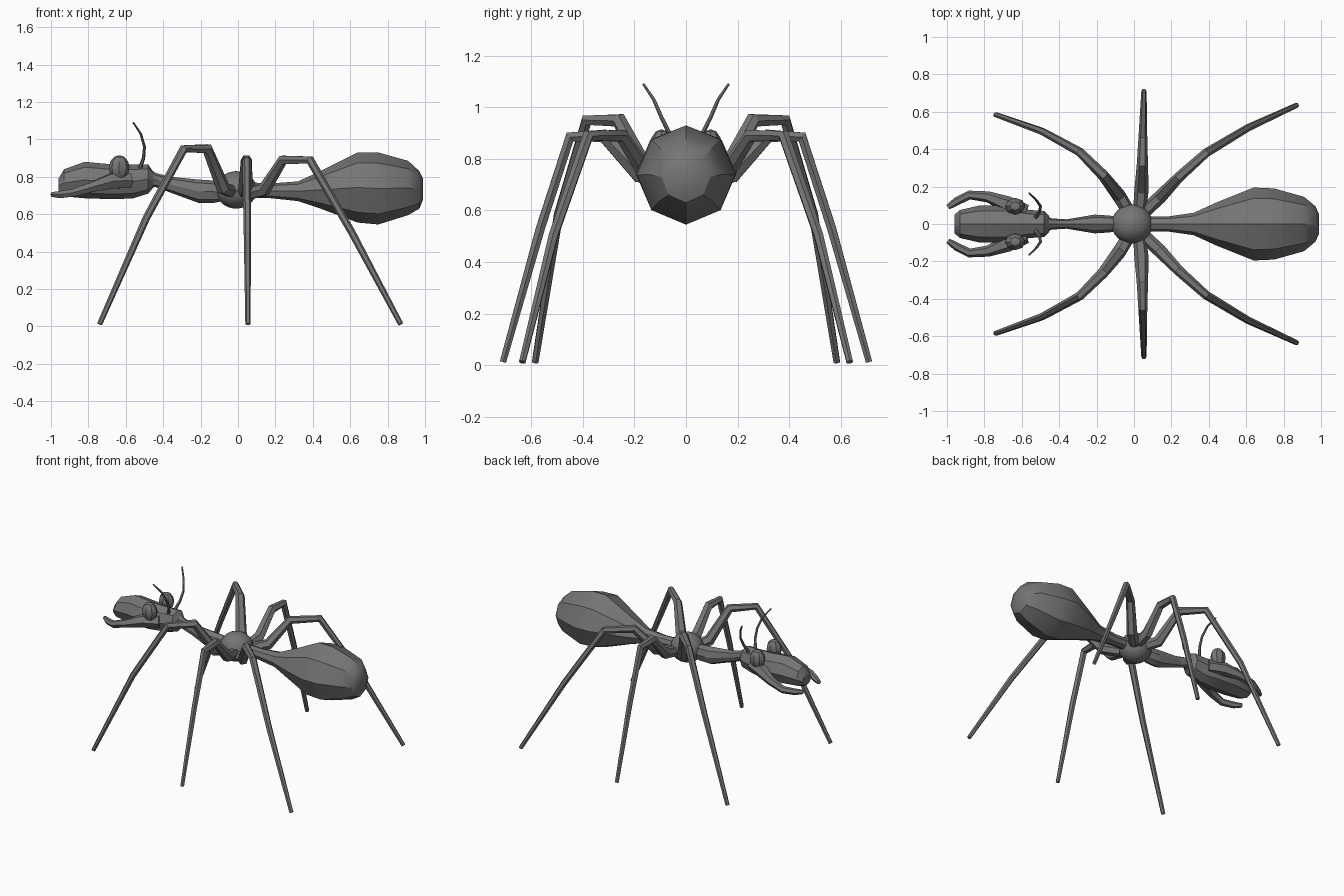
import bpy, bmesh, math
from mathutils import Vector

cube = bpy.data.objects.get("Cube")
if cube:
    bpy.data.objects.remove(cube)

GREY = (0.18, 0.18, 0.18, 1)
mat = bpy.data.materials.new("dark grey")
mat.use_nodes = True
mat.diffuse_color = GREY
mat.node_tree.nodes["Principled BSDF"].inputs["Base Color"].default_value = GREY


def finish(name, bm, angle=30):
    bmesh.ops.recalc_face_normals(bm, faces=bm.faces)
    mesh = bpy.data.meshes.new(name)
    bm.to_mesh(mesh)
    bm.free()
    mesh.materials.append(mat)
    ob = bpy.data.objects.new(name, mesh)
    bpy.context.collection.objects.link(ob)
    bpy.ops.object.select_all(action='DESELECT')
    ob.select_set(True)
    bpy.context.view_layer.objects.active = ob
    bpy.ops.object.shade_smooth_by_angle(angle=math.radians(angle))
    return ob


def skin(name, rings):
    """Bridge equal rings of points and cap both ends."""
    bm = bmesh.new()
    rows = [[bm.verts.new(p) for p in ring] for ring in rings]
    n = len(rows[0])
    for a, b in zip(rows, rows[1:]):
        for i in range(n):
            j = (i + 1) % n
            bm.faces.new((a[i], a[j], b[j], b[i]))
    bm.faces.new(rows[0])
    bm.faces.new(rows[-1])
    return finish(name, bm)


def body(name, sections, sides=8):
    """Loft along x; each section is x, bottom z, top z, half width."""
    rings = []
    for x, lo, hi, w in sections:
        angles = [math.tau * i / sides for i in range(sides)]
        rings.append([Vector((x, w * math.cos(a), (lo + hi) / 2 + (hi - lo) / 2 * math.sin(a)))
                      for a in angles])
    return skin(name, rings)


def limb(name, path, sides=6):
    """Tapered tube; each path point is x, y, z, radius."""
    pts = [Vector(p[:3]) for p in path]
    rings = []
    for i, p in enumerate(pts):
        before = (p - pts[i - 1]).normalized() if i else Vector()
        after = (pts[i + 1] - p).normalized() if i + 1 < len(pts) else Vector()
        t = (before + after).normalized()
        # Sideways axis stays level and square to the limb's overall heading
        run = pts[-1] - pts[0]
        u = Vector((-run.y, run.x, 0)).normalized()
        u = (u - t * u.dot(t)).normalized()
        v = t.cross(u)
        r = path[i][3]
        rings.append([p + r * (u * math.cos(math.tau * k / sides) + v * math.sin(math.tau * k / sides))
                      for k in range(sides)])
    return skin(name, rings)


def ball(name, centre, size, u, v, angle):
    bm = bmesh.new()
    bmesh.ops.create_uvsphere(bm, u_segments=u, v_segments=v, radius=1)
    bmesh.ops.scale(bm, vec=size, verts=bm.verts)
    bmesh.ops.translate(bm, vec=centre, verts=bm.verts)
    return finish(name, bm, angle)


# Body segments, from the tail to the head
body("abdomen", [(0.05, 0.69, 0.77, 0.04), (0.18, 0.685, 0.765, 0.04), (0.32, 0.67, 0.775, 0.06),
                 (0.44, 0.63, 0.83, 0.115), (0.64, 0.555, 0.93, 0.195), (0.75, 0.545, 0.93, 0.19),
                 (0.91, 0.595, 0.885, 0.145), (0.97, 0.63, 0.83, 0.095), (0.99, 0.68, 0.79, 0.05)])
ball("thorax", (-0.01, 0, 0.73), (0.11, 0.105, 0.1), 24, 16, 40)
body("waist", [(-0.08, 0.67, 0.76, 0.035), (-0.13, 0.66, 0.78, 0.045), (-0.21, 0.66, 0.785, 0.05),
               (-0.36, 0.715, 0.8, 0.025), (-0.44, 0.745, 0.82, 0.03), (-0.48, 0.74, 0.85, 0.05)])
body("head", [(-0.455, 0.74, 0.83, 0.045), (-0.48, 0.71, 0.865, 0.07), (-0.56, 0.685, 0.865, 0.075),
              (-0.66, 0.68, 0.865, 0.1), (-0.82, 0.685, 0.88, 0.1), (-0.93, 0.695, 0.84, 0.075),
              (-0.96, 0.71, 0.79, 0.05)])

# Paired parts: x, y, z, radius along each path, mirrored across y
PAIRS = {
    "mandible": [(-0.58, 0.06, 0.78, 0.045), (-0.68, 0.105, 0.775, 0.045), (-0.78, 0.145, 0.745, 0.03),
                 (-0.88, 0.155, 0.715, 0.024), (-0.95, 0.12, 0.705, 0.022), (-0.995, 0.09, 0.705, 0.014)],
    "antenna": [(-0.53, 0.03, 0.83, 0.012), (-0.505, 0.065, 0.9, 0.009), (-0.5, 0.095, 0.96, 0.008),
                (-0.52, 0.125, 1.03, 0.007), (-0.56, 0.165, 1.09, 0.005)],
    "front_leg": [(-0.03, 0.07, 0.72, 0.035), (-0.08, 0.15, 0.74, 0.038), (-0.165, 0.26, 0.95, 0.03),
                  (-0.29, 0.385, 0.95, 0.024), (-0.49, 0.495, 0.58, 0.02), (-0.74, 0.585, 0.012, 0.014)],
    "middle_leg": [(0.03, 0.07, 0.72, 0.035), (0.04, 0.18, 0.74, 0.038), (0.045, 0.32, 0.89, 0.03),
                   (0.047, 0.45, 0.885, 0.024), (0.05, 0.565, 0.53, 0.02), (0.053, 0.71, 0.012, 0.014)],
    "back_leg": [(0.06, 0.07, 0.71, 0.035), (0.14, 0.145, 0.73, 0.036), (0.24, 0.25, 0.89, 0.028),
                 (0.385, 0.38, 0.89, 0.024), (0.61, 0.515, 0.5, 0.02), (0.87, 0.635, 0.012, 0.014)],
}
for side, s in (("left", -1), ("right", 1)):
    for name, path in PAIRS.items():
        limb(f"{side}_{name}", [(x, s * y, z, r) for x, y, z, r in path])
    ball(f"{side}_eye", (-0.635, s * 0.095, 0.85), (0.055, 0.045, 0.065), 8, 6, 30)
